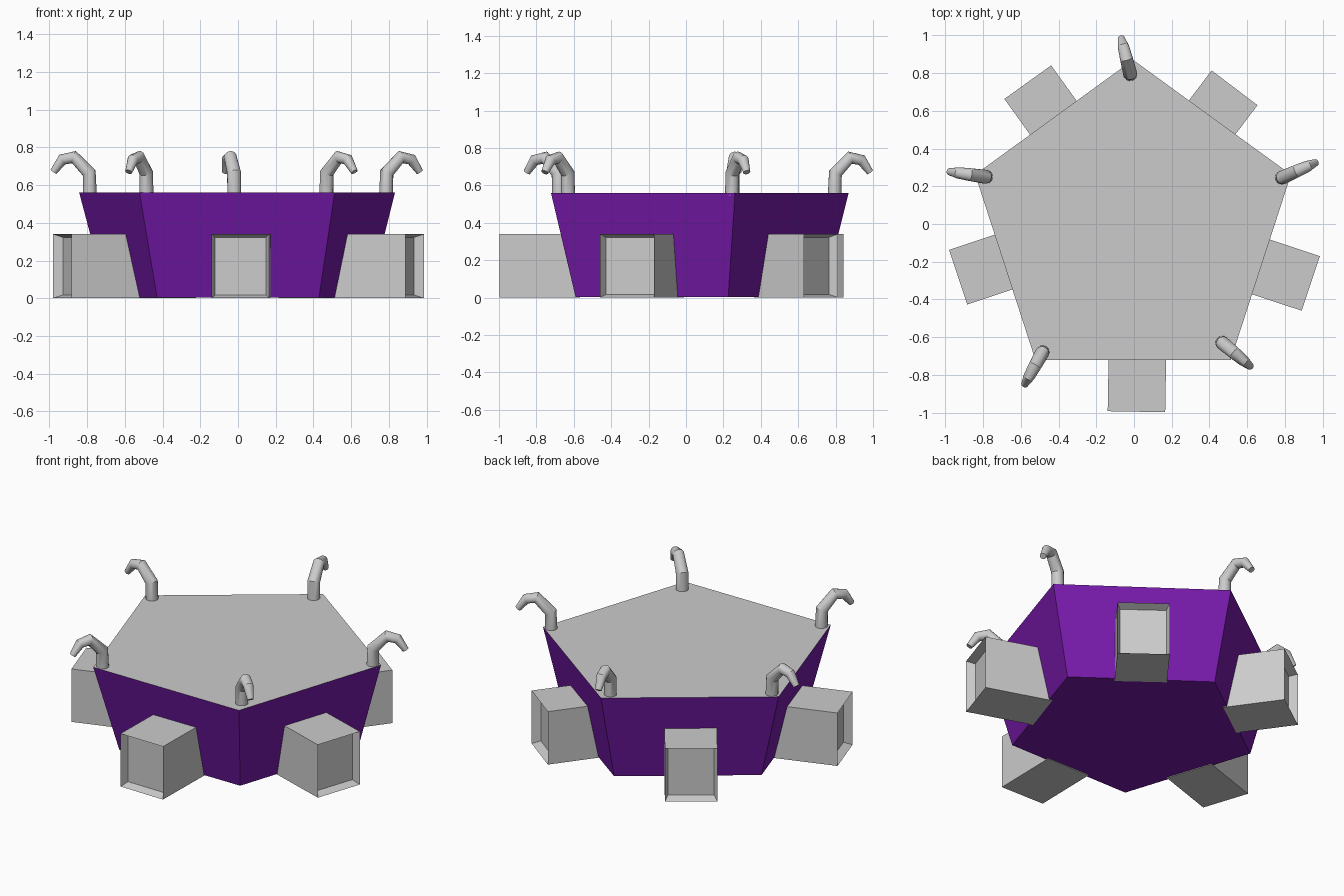
import bpy, bmesh
from math import radians, cos, sin, pi
from mathutils import Vector, Matrix

if "Cube" in bpy.data.objects:
    bpy.data.objects.remove(bpy.data.objects["Cube"])


def finish(name, bm, smooth=False):
    bmesh.ops.recalc_face_normals(bm, faces=bm.faces[:])
    me = bpy.data.meshes.new(name)
    bm.to_mesh(me)
    bm.free()
    ob = bpy.data.objects.new(name, me)
    bpy.context.collection.objects.link(ob)
    if smooth:
        bpy.ops.object.select_all(action='DESELECT')
        ob.select_set(True)
        bpy.context.view_layer.objects.active = ob
        bpy.ops.object.shade_smooth_by_angle(angle=radians(30))
    return ob


def pentagon(bm, radius, cx, cy, z):
    return [bm.verts.new((cx + radius * cos(pi / 2 + i * 2 * pi / 5),
                          cy + radius * sin(pi / 2 + i * 2 * pi / 5), z))
            for i in range(5)]


# Flared five-sided body, open at the top
purple = bpy.data.materials.new("purple")
purple.diffuse_color = (0.18, 0.01, 0.40, 1)
purple.use_nodes = True
purple.node_tree.nodes["Principled BSDF"].inputs["Base Color"].default_value = purple.diffuse_color
bm = bmesh.new()
low = pentagon(bm, 0.73, 0.0, 0.0, 0.004)
high = pentagon(bm, 0.88, -0.005, -0.01, 0.56)
bm.faces.new(low)
for i in range(5):
    j = (i + 1) % 5
    bm.faces.new((low[i], low[j], high[j], high[i]))
body = finish("body", bm)
body.data.materials.append(purple)

# Grey deck closing the top
bm = bmesh.new()
bm.faces.new(pentagon(bm, 0.88, -0.005, -0.01, 0.56))
deck = finish("top_deck", bm)


# Box with a recessed outer face; local +x points outward
def side_box(name, x, y, angle):
    depth = Vector((x, y)).length - 0.57
    bm = bmesh.new()
    bmesh.ops.create_cube(bm, size=1, matrix=Matrix.Translation((-depth / 2, 0, 0.17))
                          @ Matrix.Diagonal((depth, 0.305, 0.34, 1)))
    bm.normal_update()
    outer = max(bm.faces, key=lambda f: f.calc_center_median().x)
    bmesh.ops.inset_region(bm, faces=[outer], thickness=0.025)
    bmesh.ops.translate(bm, verts=outer.verts[:], vec=(-0.05, 0, 0))
    ob = finish(name, bm)
    ob.location = (x, y, 0)
    ob.rotation_euler.z = radians(angle)


for n, spec in enumerate([(0.013, -0.995, -91), (0.937, -0.315, -18.4),
                          (0.533, 0.722, 52.9), (-0.563, 0.752, 125.6),
                          (-0.932, -0.282, 198.4)]):
    side_box(f"side_box_{n + 1}", *spec)

# Hooked horn: (outward distance, height, radius) along its path
HORN = [(0, 0.545, 0.037), (0.004, 0.665, 0.037), (0.085, 0.748, 0.034),
        (0.148, 0.735, 0.030), (0.195, 0.67, 0.019)]


def horn(name, x, y, angle, sides=16):
    bm = bmesh.new()
    pts = [Vector((r, 0, z)) for r, z, _ in HORN]
    rings = []
    for i, p in enumerate(pts):
        t = Vector((0, 0, 0))
        if i > 0:
            t += (p - pts[i - 1]).normalized()
        if i < len(pts) - 1:
            t += (pts[i + 1] - p).normalized()
        t.normalize()
        side = Vector((0, 1, 0))
        up = t.cross(side)
        rad = HORN[i][2]
        rings.append([bm.verts.new(p + rad * (side * cos(a) + up * sin(a)))
                      for a in (k * 2 * pi / sides for k in range(sides))])
    for a, b in zip(rings, rings[1:]):
        for k in range(sides):
            m = (k + 1) % sides
            bm.faces.new((a[k], a[m], b[m], b[k]))
    bm.faces.new(rings[0])
    bm.faces.new(rings[-1])
    ob = finish(name, bm, smooth=True)
    ob.location = (x, y, 0)
    ob.rotation_euler.z = radians(angle)


for n, spec in enumerate([(-0.02, 0.795, 104), (0.785, 0.246, 24),
                          (0.468, -0.63, -40), (-0.485, -0.68, 241),
                          (-0.785, 0.25, 172)]):
    horn(f"horn_{n + 1}", *spec)
